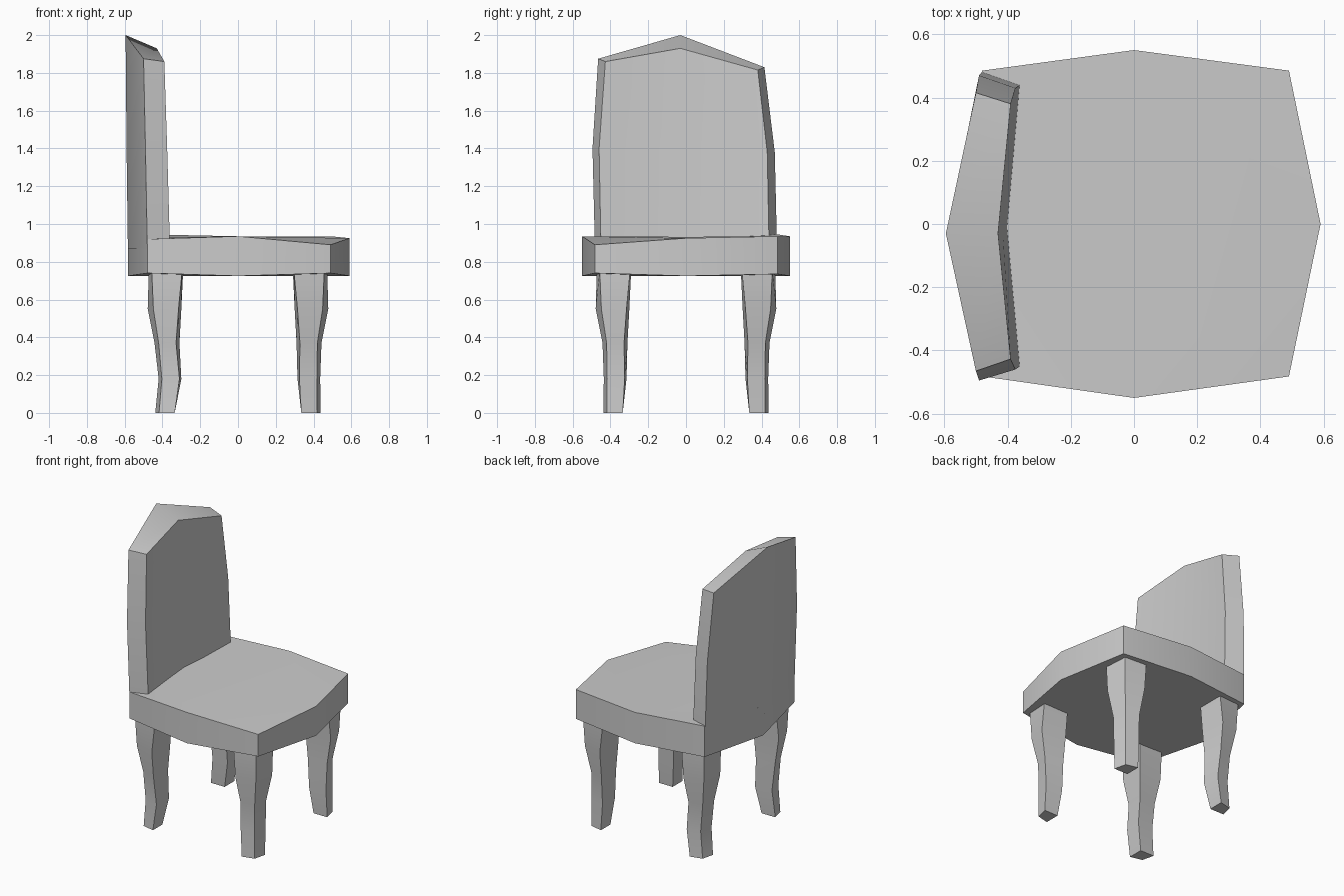
import bpy, bmesh

if "Cube" in bpy.data.objects:
    bpy.data.objects.remove(bpy.data.objects["Cube"])


def finish(name, verts, faces):
    """Make an object, fix normals, smooth the gentle bends only."""
    me = bpy.data.meshes.new(name)
    bm = bmesh.new()
    vs = [bm.verts.new(v) for v in verts]
    for f in faces:
        bm.faces.new([vs[i] for i in f])
    bmesh.ops.recalc_face_normals(bm, faces=bm.faces)
    bm.to_mesh(me)
    bm.free()
    ob = bpy.data.objects.new(name, me)
    bpy.context.collection.objects.link(ob)
    bpy.ops.object.select_all(action='DESELECT')
    ob.select_set(True)
    bpy.context.view_layer.objects.active = ob
    bpy.ops.object.shade_smooth_by_angle()
    return ob


def bridge(n, a, b):
    """Quads between two closed rings of n vertices starting at a and b."""
    return [(a + i, a + (i + 1) % n, b + (i + 1) % n, b + i) for i in range(n)]


def fan(n, a, centre):
    """Quads from a ring to its centre vertex, one per corner."""
    return [(a + i, a + i + 1, a + (i + 2) % n, centre) for i in range(0, n, 2)]


# Seat: bowed octagon with a gently uneven top (x, y, bottom z, top z)
seat = [(0, -0.55, 0.725, 0.935), (0.49, -0.482, 0.74, 0.89),
        (0.59, 0, 0.725, 0.925), (0.49, 0.485, 0.735, 0.935),
        (0, 0.55, 0.725, 0.935), (-0.48, 0.485, 0.735, 0.945),
        (-0.582, 0, 0.725, 0.925), (-0.48, -0.482, 0.74, 0.92)]
verts = [(x, y, b) for x, y, b, t in seat] + [(x, y, t) for x, y, b, t in seat]
verts += [(0, 0, 0.73), (0, 0, 0.932)]
finish("seat", verts, bridge(8, 0, 8) + fan(8, 0, 16) + fan(8, 8, 17))

# Backrest: stacked rings, wrapped round a V-shaped plan with a peaked top
# each row: back left, back mid, back right, front right, front mid, front left
rows = [
    [(-0.48, -0.482, 0.87), (-0.583, -0.01, 0.87), (-0.48, 0.482, 0.87),
     (-0.36, 0.44, 0.87), (-0.40, -0.01, 0.87), (-0.36, -0.45, 0.87)],
    [(-0.49, -0.495, 1.40), (-0.59, -0.02, 1.40), (-0.49, 0.47, 1.38),
     (-0.375, 0.43, 1.38), (-0.415, -0.02, 1.40), (-0.375, -0.46, 1.40)],
    [(-0.50, -0.465, 1.875), (-0.595, -0.03, 2.0), (-0.50, 0.415, 1.83),
     (-0.39, 0.38, 1.815), (-0.43, -0.03, 1.93), (-0.39, -0.427, 1.86)],
]
faces = bridge(6, 0, 6) + bridge(6, 6, 12)
for s in (0, 12):
    faces += [(s, s + 1, s + 4, s + 5), (s + 1, s + 2, s + 3, s + 4)]
finish("backrest", [v for r in rows for v in r], faces)

# Curved legs: four-sided sections (z, outer corner, side far, side near, inner)
leg = [(0, 0.418, 0.438, 0.335, 0.335), (0.18, 0.418, 0.435, 0.325, 0.315),
       (0.37, 0.42, 0.442, 0.328, 0.31), (0.55, 0.448, 0.478, 0.315, 0.30),
       (0.76, 0.457, 0.472, 0.295, 0.29)]
for name, sx, sy in [("front_left_leg", -1, -1), ("front_right_leg", 1, -1),
                     ("back_left_leg", -1, 1), ("back_right_leg", 1, 1)]:
    verts = []
    for z, o, f, n, i in leg:
        d = 0.015 if sx < 0 and z == 0.18 else 0  # left legs pinch at the ankle
        verts += [(sx * (x - d), sy * y, z)
                  for x, y in ((o, o), (f, n), (i, i), (n, f))]
    faces = [(0, 1, 2, 3), (16, 17, 18, 19)]
    for k in range(0, 16, 4):
        faces += bridge(4, k, k + 4)
    finish(name, verts, faces)
